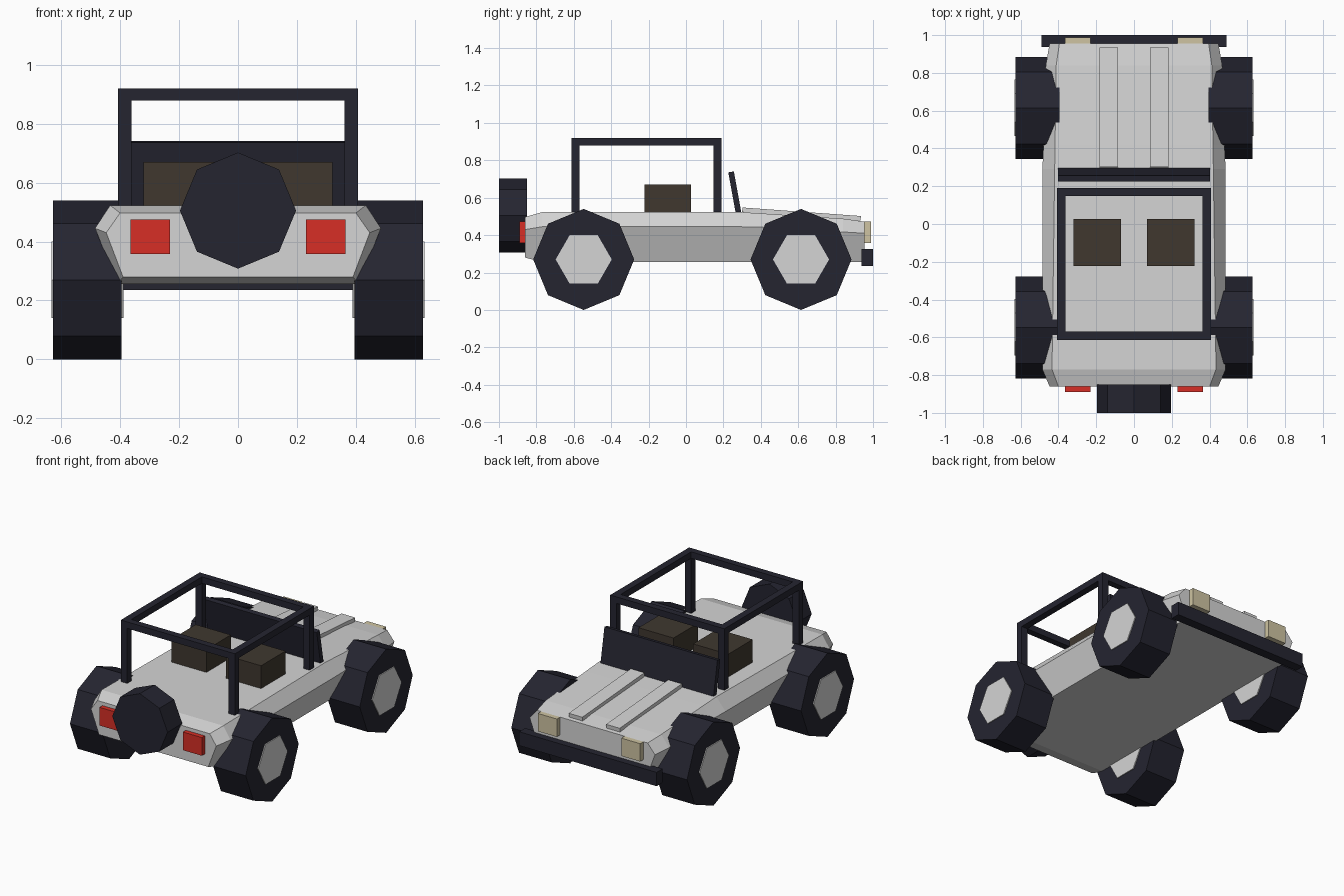
import bpy, bmesh, math
from mathutils import Vector, Matrix

if "Cube" in bpy.data.objects:
    bpy.data.objects.remove(bpy.data.objects["Cube"])


def material(name, rgb):
    m = bpy.data.materials.new(name)
    m.diffuse_color = (*rgb, 1)
    m.use_nodes = True
    m.node_tree.nodes["Principled BSDF"].inputs["Base Color"].default_value = m.diffuse_color
    return m


PAINT = material("light grey", (0.66, 0.66, 0.66))
DARK = material("dark rubber", (0.018, 0.018, 0.030))
SEAT = material("brown fabric", (0.050, 0.039, 0.028))
RED = material("red lamp", (0.68, 0.028, 0.019))
LAMP = material("cream lamp", (0.62, 0.55, 0.36))


def finish(name, bm, mat):
    bmesh.ops.recalc_face_normals(bm, faces=bm.faces)
    me = bpy.data.meshes.new(name)
    bm.to_mesh(me)
    bm.free()
    me.materials.append(mat)
    ob = bpy.data.objects.new(name, me)
    bpy.context.collection.objects.link(ob)
    return ob


def box(name, lo, hi, mat, tilt=0.0):
    """Box between two corners, tilted about x through its centre."""
    lo, hi = Vector(lo), Vector(hi)
    bm = bmesh.new()
    bmesh.ops.create_cube(bm, size=1, matrix=Matrix.Diagonal((*(hi - lo), 1)))
    ob = finish(name, bm, mat)
    ob.location = (lo + hi) / 2
    ob.rotation_euler.x = tilt
    return ob


def prism(name, sides, r, depth, centre, axis, mat):
    """Regular prism along x or y, with one vertex pointing along +y / +z."""
    bm = bmesh.new()
    rings = []
    for s in (-0.5, 0.5):
        ring = []
        for i in range(sides):
            a = 2 * math.pi * i / sides
            u, v = r * math.cos(a), r * math.sin(a)
            p = (s * depth, u, v) if axis == "x" else (u, s * depth, v)
            ring.append(bm.verts.new(p))
        bm.faces.new(ring)
        rings.append(ring)
    for i in range(sides):
        j = (i + 1) % sides
        bm.faces.new((rings[0][i], rings[0][j], rings[1][j], rings[1][i]))
    ob = finish(name, bm, mat)
    ob.location = centre
    return ob


# Body: six-sided cross-sections (y, top x/z, middle x/z, bottom x/z) lofted along y
sections = [
    (-0.86, 0.400, 0.497, 0.447, 0.430, 0.390, 0.280),
    (-0.77, 0.434, 0.523, 0.485, 0.445, 0.410, 0.256),
    (0.29, 0.420, 0.523, 0.485, 0.445, 0.410, 0.256),
    (0.42, 0.418, 0.515, 0.479, 0.442, 0.410, 0.256),
    (0.84, 0.412, 0.488, 0.467, 0.417, 0.408, 0.256),
    (0.955, 0.395, 0.472, 0.447, 0.410, 0.390, 0.256),
]
bm = bmesh.new()
rings = []
for y, tx, tz, mx, mz, bx, bz in sections:
    half = [(tx, tz), (mx, mz), (bx, bz)]
    loop = half + [(-x, z) for x, z in reversed(half)]
    rings.append([bm.verts.new((x, y, z)) for x, z in loop])
for a, b in zip(rings, rings[1:]):
    for i in range(6):
        j = (i + 1) % 6
        bm.faces.new((a[i], a[j], b[j], b[i]))
bm.faces.new(rings[0])
bm.faces.new(rings[-1])
finish("body", bm, PAINT)

# Wheels, lamps, seats and hood ribs on both sides
for s, side in ((-1, "left"), (1, "right")):
    def span(a, b):
        return min(s * a, s * b), max(s * a, s * b)

    for y, end in ((0.615, "front"), (-0.547, "rear")):
        prism(f"{end}_{side}_tyre", 8, 0.27, 0.232, (s * 0.511, y, 0.27), "x", DARK)
        prism(f"{end}_{side}_hub", 6, 0.15, 0.244, (s * 0.511, y, 0.27), "x", PAINT)
    x0, x1 = span(0.23, 0.365)
    box(f"{side}_tail_lamp", (x0, -0.89, 0.357), (x1, -0.84, 0.474), RED)
    box(f"{side}_head_lamp", (x0, 0.93, 0.357), (x1, 0.988, 0.472), LAMP)
    x0, x1 = span(0.07, 0.32)
    box(f"{side}_seat", (x0, -0.222, 0.48), (x1, 0.027, 0.67), SEAT)
    x0, x1 = span(0.085, 0.182)
    box(f"{side}_hood_rib", (x0, 0.30, 0.500), (x1, 0.935, 0.525), PAINT, -0.072)

    # Roll cage posts and side rails
    x0, x1 = span(0.362, 0.407)
    for y in (-0.613, 0.148):
        box(f"{side}_cage_post", (x0, y, 0.45), (x1, y + 0.043, 0.90), DARK)
    box(f"{side}_cage_rail", (x0, -0.613, 0.878), (x1, 0.191, 0.92), DARK)

# Roll cage cross bars
for y in (-0.613, 0.148):
    box("cage_cross_bar", (-0.407, y, 0.878), (0.407, y + 0.043, 0.92), DARK)

# Windscreen, leaning back toward the cabin
box("windscreen", (-0.403, 0.247, 0.505), (0.403, 0.277, 0.740), DARK, 0.18)

# Bumper and spare wheel
box("bumper", (-0.49, 0.938, 0.236), (0.49, 1.0, 0.325), DARK)
prism("spare_wheel", 8, 0.197, 0.15, (0, -0.925, 0.505), "y", DARK)
